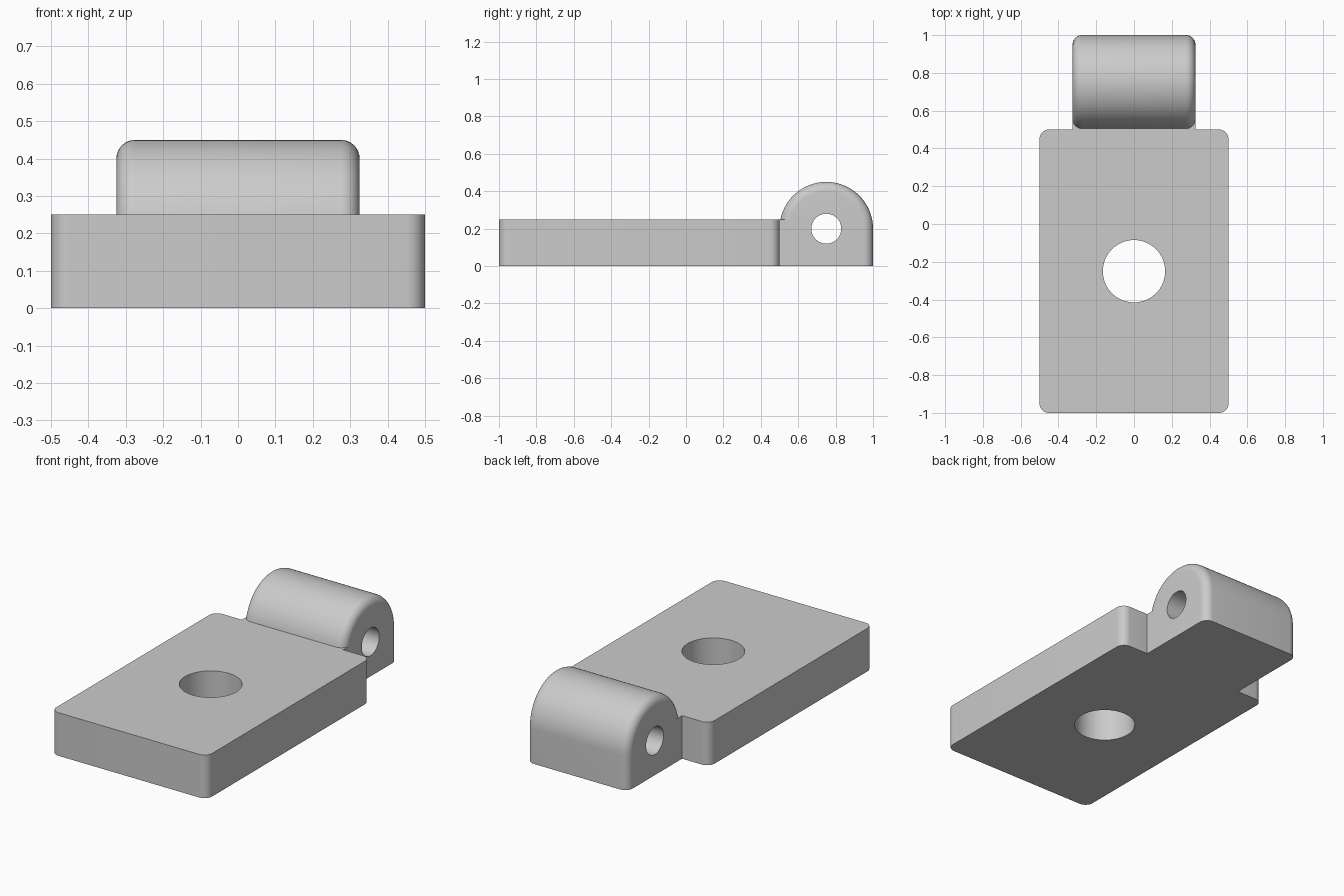
import bpy, bmesh, math

cube = bpy.data.objects.get("Cube")
if cube:
    bpy.data.objects.remove(cube, do_unlink=True)

grey = bpy.data.materials.new("light grey")
grey.use_nodes = True
COLOUR = (0.6, 0.6, 0.6, 1)
grey.diffuse_color = COLOUR
grey.node_tree.nodes["Principled BSDF"].inputs["Base Color"].default_value = COLOUR


def loft(name, rings):
    """Closed solid through a row of matching point rings."""
    bm = bmesh.new()
    loops = [[bm.verts.new(p) for p in ring] for ring in rings]
    n = len(loops[0])
    for a, b in zip(loops, loops[1:]):
        for i in range(n):
            j = (i + 1) % n
            bm.faces.new((a[i], a[j], b[j], b[i]))
    bm.faces.new(loops[0][::-1])
    bm.faces.new(loops[-1])
    bmesh.ops.recalc_face_normals(bm, faces=bm.faces)
    mesh = bpy.data.meshes.new(name)
    bm.to_mesh(mesh)
    bm.free()
    mesh.materials.append(grey)
    obj = bpy.data.objects.new(name, mesh)
    bpy.context.collection.objects.link(obj)
    return obj


def rounded_rect(x, y0, y1, r, z, steps=8):
    pts = []
    corners = [(x - r, y1 - r), (r - x, y1 - r), (r - x, y0 + r), (x - r, y0 + r)]
    for k, (cx, cy) in enumerate(corners):
        for i in range(steps + 1):
            a = (k + i / steps) * math.pi / 2
            pts.append((cx + r * math.cos(a), cy + r * math.sin(a), z))
    return pts


def boolean(obj, tool, operation):
    tool.hide_render = True
    mod = obj.modifiers.new(tool.name, "BOOLEAN")
    mod.object, mod.operation, mod.solver = tool, operation, "EXACT"
    bpy.ops.object.select_all(action="DESELECT")
    bpy.context.view_layer.objects.active = obj
    obj.select_set(True)
    bpy.ops.object.modifier_apply(modifier=mod.name)
    bpy.data.objects.remove(tool, do_unlink=True)


# Base plate with rounded upright corners
THICK = 0.25
plate = loft("hinge_leaf", [rounded_rect(0.5, -1, 0.5, 0.05, z) for z in (0, THICK)])

# Knuckle: arch profile whose ends are filleted everywhere but the base
HALF, RADIUS, FILLET = 0.325, 0.25, 0.05
AXIS_Y, AXIS_Z = 0.75, 0.2


def arch(x, r, steps=48):
    pts = [(x, AXIS_Y + r, 0)]
    for i in range(steps + 1):
        a = math.pi * i / steps
        pts.append((x, AXIS_Y + r * math.cos(a), AXIS_Z + r * math.sin(a)))
    return pts + [(x, AXIS_Y - r, 0)]


steps = 8
half_rings = []
for i in range(steps + 1):
    a = math.pi / 2 * i / steps
    half_rings.append((HALF - FILLET + FILLET * math.sin(a),
                       RADIUS - FILLET + FILLET * math.cos(a)))
rings = [arch(-x, r) for x, r in reversed(half_rings)]
rings += [arch(x, r) for x, r in half_rings]
knuckle = loft("knuckle", rings)

# Short neck filling the joint between plate and knuckle
neck = loft("neck", [[(-HALF, 0.4, z), (HALF, 0.4, z), (HALF, 0.56, z), (-HALF, 0.56, z)]
                     for z in (0, THICK)])
boolean(plate, neck, "UNION")
boolean(plate, knuckle, "UNION")


# Mounting hole through the plate, pin hole through the knuckle
def circle(r, place, n=64):
    return [place(r * math.cos(math.tau * i / n), r * math.sin(math.tau * i / n))
            for i in range(n)]


mount = loft("mount_cutter", [circle(0.165, lambda u, v: (u, v - 0.25, z)) for z in (-1, 1)])
boolean(plate, mount, "DIFFERENCE")
pin = loft("pin_cutter", [circle(0.08, lambda u, v: (x, AXIS_Y + u, AXIS_Z + v)) for x in (-1, 1)])
boolean(plate, pin, "DIFFERENCE")

plate.select_set(True)
bpy.context.view_layer.objects.active = plate
bpy.ops.object.shade_smooth_by_angle(angle=math.radians(30))
